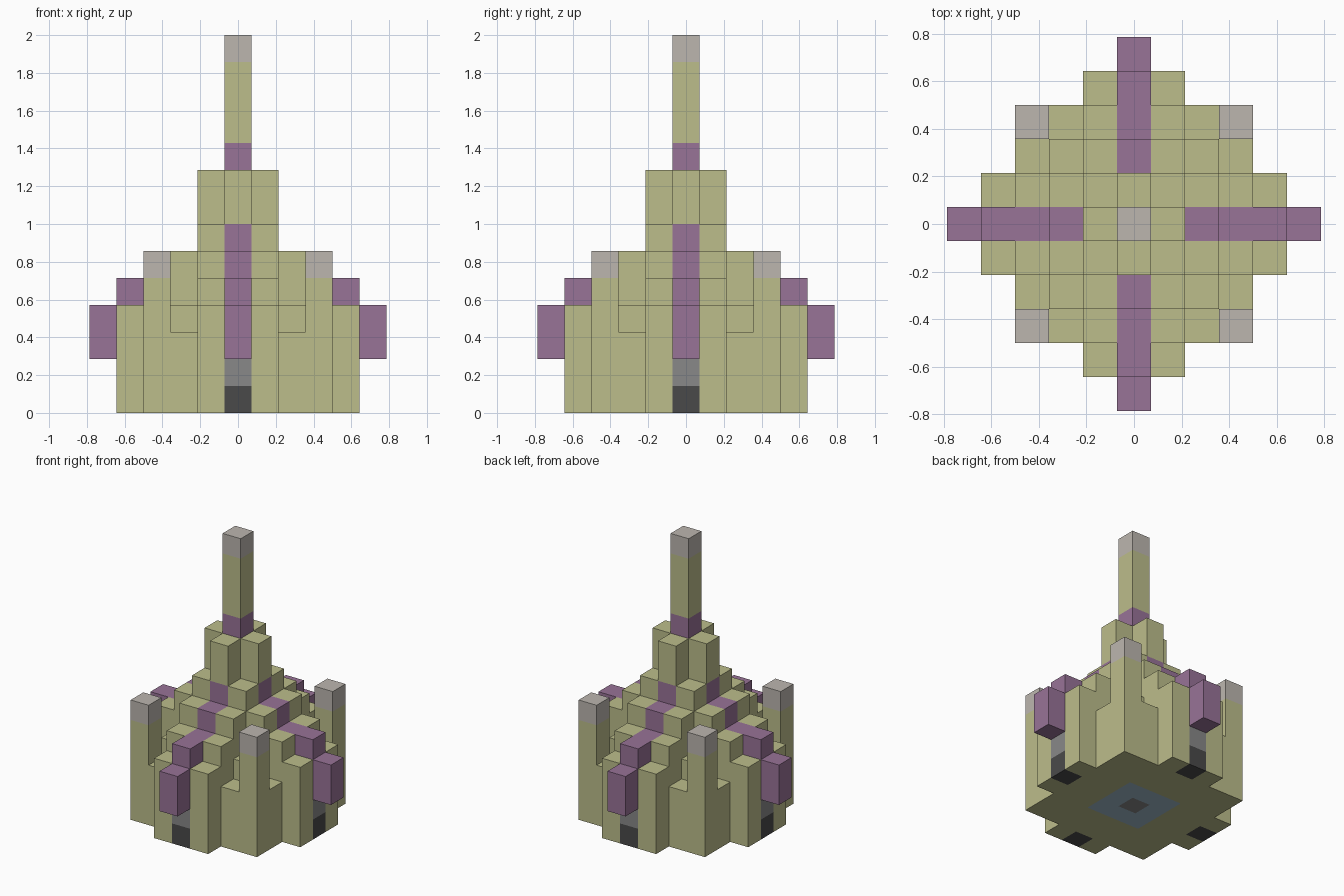
import bpy
import bmesh
from math import radians
from mathutils import Vector

if "Cube" in bpy.data.objects:
    bpy.data.objects.remove(bpy.data.objects["Cube"], do_unlink=True)

UNIT = 2 / 14  # edge of one block


def linear(c):
    c /= 255
    return c / 12.92 if c <= 0.04045 else ((c + 0.055) / 1.055) ** 2.4


def material(name, *rgb):
    mat = bpy.data.materials.new(name)
    color = [linear(c) for c in rgb] + [1]
    mat.use_nodes = True
    mat.diffuse_color = color
    mat.node_tree.nodes["Principled BSDF"].inputs["Base Color"].default_value = color
    return mat


olive = material("olive stone", 188, 189, 139)
purple = material("purple trim", 152, 115, 151)
pale = material("pale grey cap", 188, 182, 175)
grey = material("mid grey", 136, 136, 136)
dark = material("dark doorway", 74, 74, 74)
blue = material("pale blue floor", 159, 186, 203)

blocks = {}  # cell -> (part name, material)


def column(part, x, y, low, high, mat):
    """Stack blocks at one grid position, replacing any already there."""
    for z in range(low, high):
        blocks[x, y, z] = (part, mat)


def around(part, a, b, low, high, mat):
    """Repeat a column in all mirrored and swapped positions."""
    for x, y in {(s * p, t * q) for p, q in ((a, b), (b, a))
                 for s in (-1, 1) for t in (-1, 1)}:
        column(part, x, y, low, high, mat)


# Stepped walls, filled from the middle out to the lower terraces
for a, b, height in ((0, 0, 9), (0, 1, 9), (1, 1, 7), (0, 2, 6), (1, 2, 6),
                     (2, 2, 4), (0, 3, 5), (1, 3, 5), (2, 3, 3), (1, 4, 4)):
    around("stepped_walls", a, b, 0, height, olive)

# Central spire with a trim collar and a pale cap
column("spire", 0, 0, 9, 10, purple)
column("spire", 0, 0, 10, 13, olive)
column("spire", 0, 0, 13, 14, pale)

# Corner turrets with pale caps
around("corner_turrets", 3, 3, 0, 5, olive)
around("corner_turrets", 3, 3, 5, 6, pale)

# Doorways under the trim
around("doorways", 0, 4, 0, 1, dark)
around("doorways", 0, 4, 1, 2, grey)

# Trim ribs stepping down each side and overhanging the doorways
for out, low, high in ((1, 6, 7), (2, 5, 6), (3, 4, 5), (4, 2, 5), (5, 2, 4)):
    around("trim_ribs", 0, out, low, high, purple)

# Floor panel on the underside
for a, b in ((0, 1), (1, 1)):
    around("floor_panel", a, b, 0, 1, blue)
column("floor_panel", 0, 0, 0, 1, grey)


def add_face(bm, cell, axis, sign):
    """Add the square on one side of a block."""
    normal = Vector([sign if i == axis else 0 for i in range(3)])
    u = Vector([1 if i == (axis + 1) % 3 else 0 for i in range(3)])
    v = normal.cross(u)
    middle = Vector(cell) + Vector((0, 0, 0.5)) + normal / 2
    corners = (-u - v, u - v, u + v, v - u)
    return bm.faces.new([bm.verts.new((middle + c / 2) * UNIT) for c in corners])


# Build each part from its exposed block sides, then merge flat areas
for part in dict.fromkeys(name for name, _ in blocks.values()):
    bm = bmesh.new()
    mats = []
    for cell, (name, mat) in blocks.items():
        if name != part:
            continue
        for axis in range(3):
            for sign in (-1, 1):
                near = list(cell)
                near[axis] += sign
                if tuple(near) in blocks:
                    continue
                if mat not in mats:
                    mats.append(mat)
                add_face(bm, cell, axis, sign).material_index = mats.index(mat)
    bmesh.ops.remove_doubles(bm, verts=bm.verts, dist=0.001)
    bmesh.ops.dissolve_limit(bm, angle_limit=radians(1), verts=bm.verts,
                             edges=bm.edges, delimit={"MATERIAL"})
    mesh = bpy.data.meshes.new(part)
    bm.to_mesh(mesh)
    bm.free()
    for mat in mats:
        mesh.materials.append(mat)
    bpy.context.collection.objects.link(bpy.data.objects.new(part, mesh))
